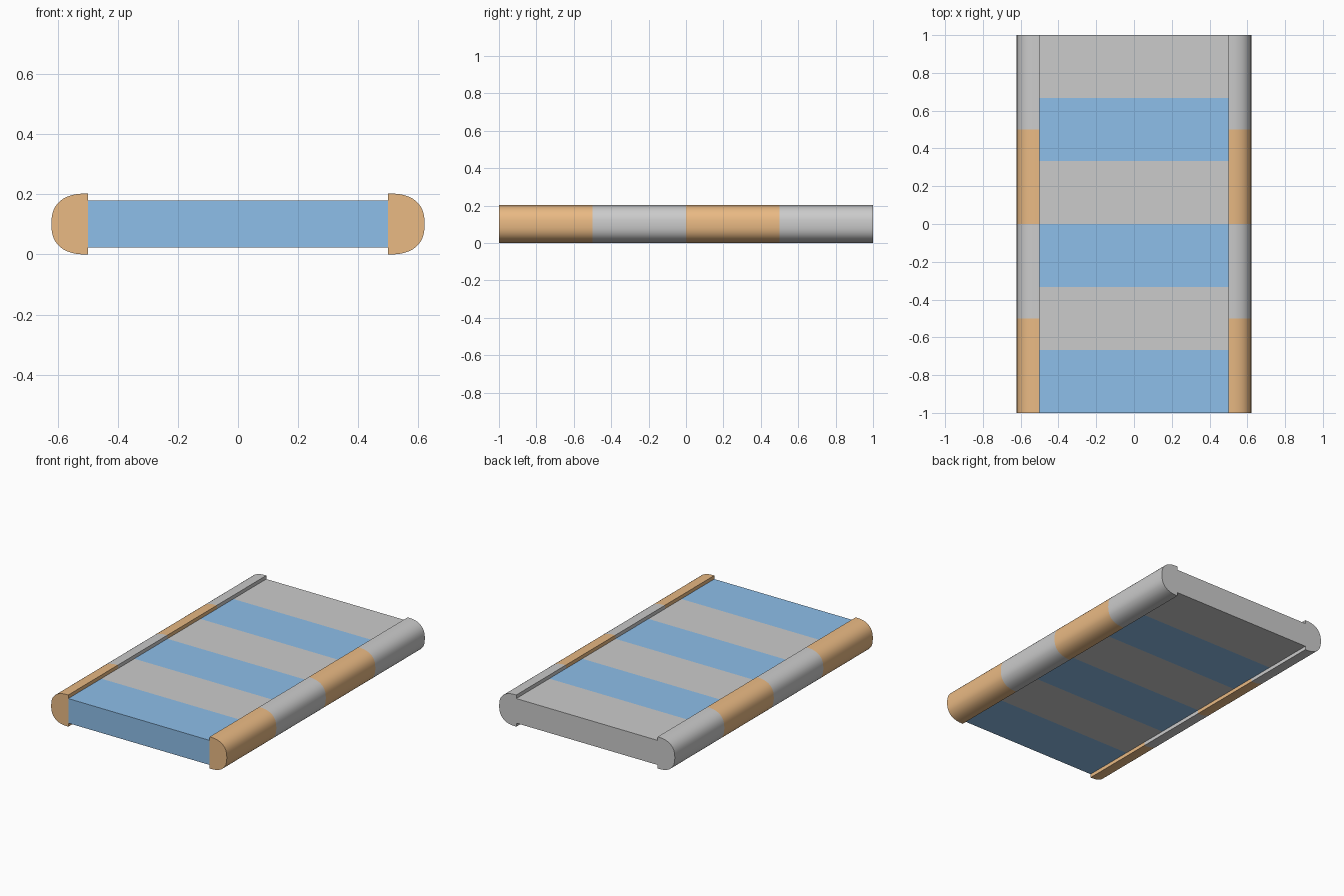
import bpy, bmesh
from math import sin, cos, pi

if "Cube" in bpy.data.objects:
    bpy.data.objects.remove(bpy.data.objects["Cube"])

LENGTH = 2.0
RAIL_H = 0.203
HALF_W, RAIL_W = 0.5, 0.121


def material(name, color):
    mat = bpy.data.materials.new(name)
    mat.diffuse_color = color
    return mat


def striped_bar(name, profile, stripes, mats):
    """Extrude an (x, z) profile along y; stripes alternate between two materials."""
    bm = bmesh.new()
    rings = [[bm.verts.new((x, -LENGTH / 2 + LENGTH * i / stripes, z)) for x, z in profile]
             for i in range(stripes + 1)]
    bm.faces.new(rings[0])
    bm.faces.new(rings[-1]).material_index = (stripes - 1) % 2
    n = len(profile)
    for i in range(stripes):
        for k in range(n):
            m = (k + 1) % n
            face = bm.faces.new((rings[i][k], rings[i][m], rings[i + 1][m], rings[i + 1][k]))
            face.material_index = i % 2
    bmesh.ops.recalc_face_normals(bm, faces=bm.faces)
    mesh = bpy.data.meshes.new(name)
    bm.to_mesh(mesh)
    bm.free()
    for mat in mats:
        mesh.materials.append(mat)
    obj = bpy.data.objects.new(name, mesh)
    bpy.context.collection.objects.link(obj)
    return obj


blue = material("blue", (0.06, 0.23, 0.6, 1))
orange = material("orange", (0.6, 0.2, 0.04, 1))
blue.diffuse_color = (0.27, 0.52, 0.82, 1)
orange.diffuse_color = (0.82, 0.49, 0.23, 1)
grey = material("grey", (0.7, 0.7, 0.7, 1))

# Flat bed between the rails, six stripes
bed = [(-HALF_W, 0.023), (HALF_W, 0.023), (HALF_W, 0.18), (-HALF_W, 0.18)]
striped_bar("bed", bed, 6, (blue, grey))


# Rounded side rails, four stripes each: flat inner face, superelliptic outer face
def power(v, n=2.5):
    return (1 if v >= 0 else -1) * abs(v) ** (2 / n)


STEPS = 24
angles = [-pi / 2 + pi * i / STEPS for i in range(STEPS + 1)]
rounded = [(HALF_W + RAIL_W * power(max(cos(a), 0)), RAIL_H / 2 * (1 + power(sin(a))))
           for a in angles]
rounded[0], rounded[-1] = (HALF_W, 0), (HALF_W, RAIL_H)

for side, name in ((1, "right_rail"), (-1, "left_rail")):
    rail = striped_bar(name, [(side * x, z) for x, z in rounded], 4, (orange, grey))
    bpy.ops.object.select_all(action='DESELECT')
    rail.select_set(True)
    bpy.context.view_layer.objects.active = rail
    bpy.ops.object.shade_smooth_by_angle(angle=pi / 6)

for m in bpy.data.materials:
    if m.users and not m.is_grease_pencil:
        m.use_nodes = True
        m.node_tree.nodes["Principled BSDF"].inputs["Base Color"].default_value = m.diffuse_color
